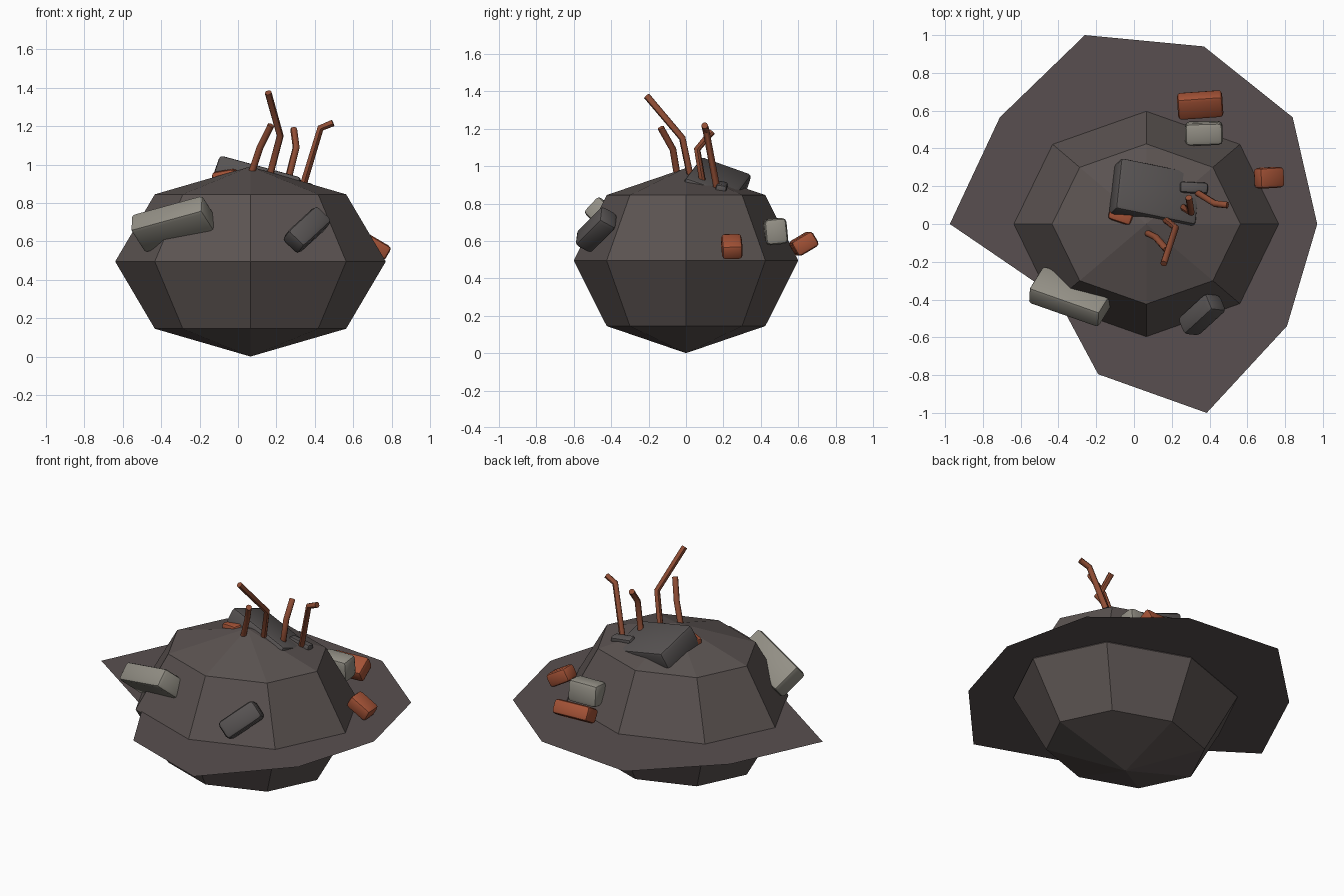
import bpy
import bmesh
from mathutils import Vector, Matrix

cube = bpy.data.objects.get("Cube")
if cube:
    bpy.data.objects.remove(cube, do_unlink=True)


def material(name, r, g, b):
    mat = bpy.data.materials.new(name)
    mat.use_nodes = True
    mat.diffuse_color = (r, g, b, 1)
    mat.node_tree.nodes["Principled BSDF"].inputs["Base Color"].default_value = (r, g, b, 1)
    return mat


EARTH = material("brown_grey_earth", 0.105, 0.087, 0.083)
GROUND = material("dark_ground", 0.098, 0.078, 0.079)
STONE = material("dark_stone", 0.095, 0.086, 0.085)
CONCRETE = material("pale_concrete", 0.29, 0.275, 0.235)
BRICK = material("red_brick", 0.37, 0.085, 0.037)
RUST = material("rusty_metal", 0.28, 0.075, 0.035)


def add_mesh(name, bm, mat):
    mesh = bpy.data.meshes.new(name)
    bm.to_mesh(mesh)
    bm.free()
    obj = bpy.data.objects.new(name, mesh)
    bpy.context.collection.objects.link(obj)
    mesh.materials.append(mat)
    return obj


def smooth(obj, angle):
    bpy.ops.object.select_all(action="DESELECT")
    obj.select_set(True)
    bpy.context.view_layer.objects.active = obj
    bpy.ops.object.shade_smooth_by_angle(angle=angle)


def block(name, centre, size, along, across, mat, bevel=0.02):
    """Rounded box whose local x runs along and local y leans towards across."""
    e1 = Vector(along).normalized()
    e3 = e1.cross(Vector(across)).normalized()
    e2 = e3.cross(e1)
    turn = Matrix((e1, e2, e3)).transposed().to_4x4()
    bm = bmesh.new()
    bmesh.ops.create_cube(bm, size=1)
    bmesh.ops.scale(bm, vec=size, verts=bm.verts)
    bmesh.ops.bevel(bm, geom=bm.edges[:], offset=bevel, segments=2,
                    profile=0.5, affect="EDGES")
    bmesh.ops.transform(bm, matrix=Matrix.Translation(centre) @ turn, verts=bm.verts)
    smooth(add_mesh(name, bm, mat), 0.7)


def rod(name, points, radius=0.018, sides=8):
    """Bent bar swept through points with a mitred ring at each one."""
    pts = [Vector(p) for p in points]
    pts[0] += (pts[0] - pts[1]).normalized() * 0.06  # root inside the heap
    bm = bmesh.new()
    rings = []
    for i, p in enumerate(pts):
        before = pts[max(i - 1, 0)]
        after = pts[min(i + 1, len(pts) - 1)]
        direction = ((p - before).normalized() + (after - p).normalized()).normalized()
        side = direction.cross(Vector((1, 0, 0))).normalized()
        ring = []
        for k in range(sides):
            spin = Matrix.Rotation(k * 6.28319 / sides, 3, direction)
            ring.append(bm.verts.new(p + spin @ side * radius))
        rings.append(ring)
    for low, high in zip(rings, rings[1:]):
        for k in range(sides):
            n = (k + 1) % sides
            bm.faces.new((low[k], low[n], high[n], high[k]))
    bm.faces.new(rings[0][::-1])
    bm.faces.new(rings[-1])
    bmesh.ops.recalc_face_normals(bm, faces=bm.faces[:])
    smooth(add_mesh(name, bm, RUST), 0.8)


# Faceted heap
bm = bmesh.new()
bmesh.ops.create_uvsphere(bm, u_segments=8, v_segments=4, radius=1)
bmesh.ops.scale(bm, vec=(0.705, 0.6, 0.495), verts=bm.verts)
bmesh.ops.translate(bm, vec=(0.065, 0, 0.495), verts=bm.verts)
add_mesh("rubble_heap", bm, EARTH)

# Flat ragged ground patch
outline = [(0.97, 0), (0.84, 0.565), (0.37, 0.94), (-0.26, 1), (-0.71, 0.565),
           (-0.975, 0), (-0.41, -0.385), (-0.19, -0.795), (0.385, -1), (0.81, -0.54)]
bm = bmesh.new()
bm.faces.new([bm.verts.new((x, y, 0.502)) for x, y in outline])
add_mesh("ground_patch", bm, GROUND)

# Broken slabs and stones
block("front_concrete_slab", (-0.335, -0.385, 0.69), (0.41, 0.19, 0.12),
      (0.91, -0.32, 0.25), (0.40, 0.66, -0.64), CONCRETE)
block("front_stone", (0.36, -0.48, 0.66), (0.25, 0.11, 0.12),
      (0.6, 0.55, 0.55), (0.4, -0.7, 0.5), STONE, 0.025)
block("top_stone_slab", (0.11, 0.155, 0.885), (0.45, 0.29, 0.14),
      (0.44, -0.09, -0.12), (0.06, 0.25, -0.1), STONE)
block("small_top_stone", (0.315, 0.19, 0.885), (0.15, 0.06, 0.05),
      (1, -0.05, -0.15), (0, 1, -0.2), STONE, 0.015)
block("back_concrete_chunk", (0.37, 0.48, 0.65), (0.2, 0.12, 0.14),
      (1, 0.03, 0), (0, 1, 0.1), CONCRETE, 0.025)

# Bricks
block("back_brick", (0.35, 0.63, 0.585), (0.24, 0.13, 0.09),
      (1, 0.07, 0), (0, 0.85, 0.5), BRICK)
block("side_brick", (0.715, 0.245, 0.57), (0.15, 0.11, 0.085),
      (0.85, 0.05, -0.5), (0, 1, 0), BRICK)
block("top_brick", (-0.06, 0.06, 0.925), (0.13, 0.11, 0.09),
      (0.9, -0.3, 0.15), (0.3, 0.9, 0), BRICK)

# Bent bars sticking out of the top
rod("front_bar", [(0.075, -0.05, 0.97), (0.115, -0.07, 1.09), (0.172, -0.135, 1.205)])
rod("tall_bar", [(0.17, 0.02, 0.96), (0.22, -0.02, 1.15), (0.157, -0.21, 1.375)])
rod("short_bar", [(0.265, 0.085, 0.94), (0.303, 0.06, 1.09), (0.29, 0.14, 1.185)])
rod("side_bar", [(0.345, 0.16, 0.91), (0.43, 0.107, 1.19), (0.495, 0.1, 1.217)])
